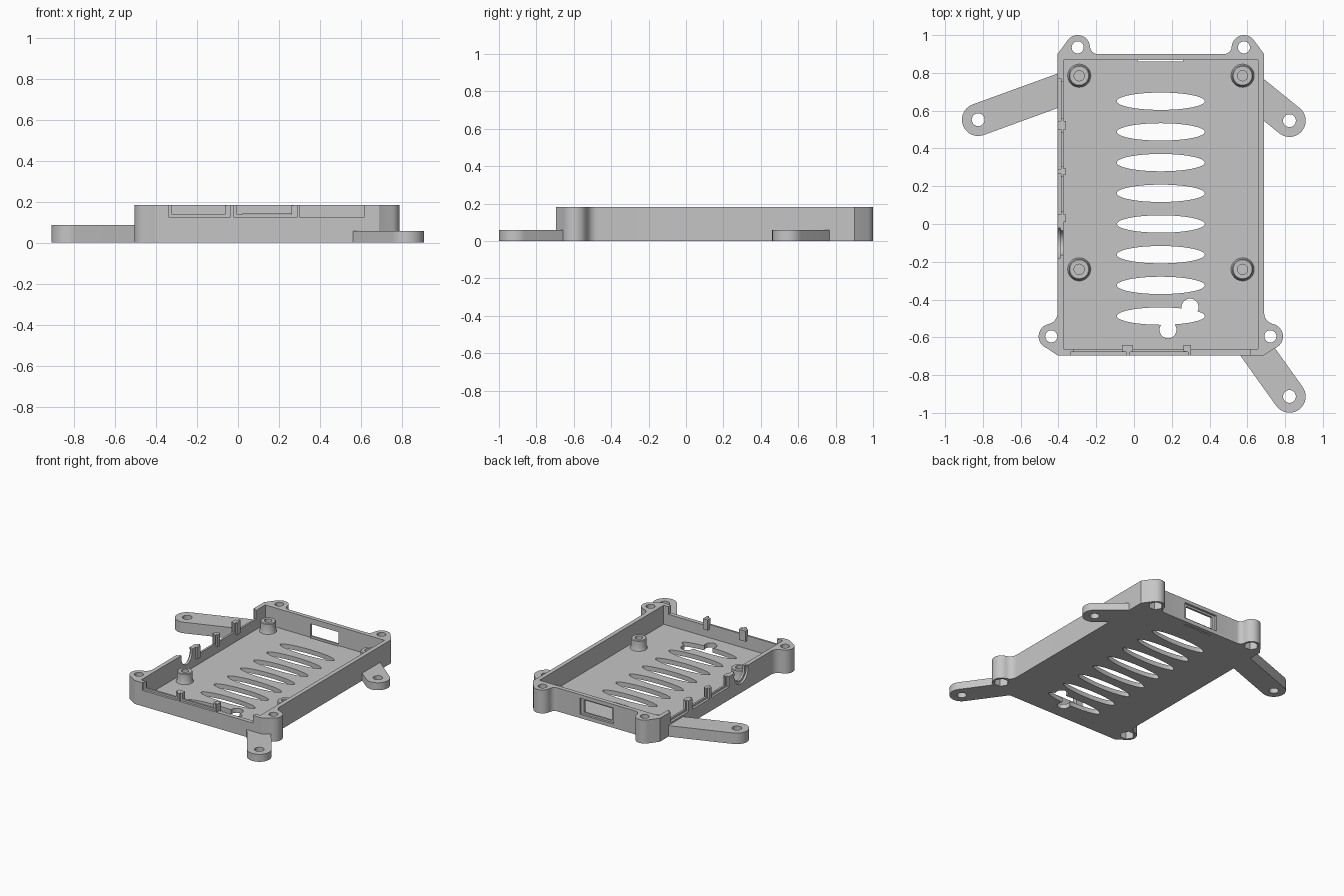
import bpy, bmesh
from math import sin, cos, pi, radians

cube = bpy.data.objects.get("Cube")
if cube:
    bpy.data.objects.remove(cube, do_unlink=True)

grey = bpy.data.materials.new("plain_grey")
grey.use_nodes = True
grey.diffuse_color = (0.56, 0.56, 0.56, 1)
grey.node_tree.nodes["Principled BSDF"].inputs["Base Color"].default_value = (0.56, 0.56, 0.56, 1)

H = 0.183        # wall height
FLOOR = 0.035    # floor thickness
MID = 0.142      # centre line of the tray
L, R, F, B = -0.405, 0.689, -0.695, 0.90   # outer wall faces
WALL = 0.033


def arc(cx, cy, r, a0, a1, n=12, ry=None):
    ry = ry or r
    return [(cx + r * cos(radians(a0 + (a1 - a0) * i / n)),
             cy + ry * sin(radians(a0 + (a1 - a0) * i / n))) for i in range(n + 1)]


def circle(cx, cy, r, n=32, ry=None):
    return arc(cx, cy, r, 0, 360, n, ry)[:-1]


def prism(name, pts, z0, z1, along_x=False):
    bm = bmesh.new()
    rings = []
    for h in (z0, z1):
        rings.append([bm.verts.new((h, a, b) if along_x else (a, b, h)) for a, b in pts])
    low, high = rings
    bm.faces.new(low[::-1])
    bm.faces.new(high)
    for i in range(len(pts)):
        j = (i + 1) % len(pts)
        bm.faces.new((low[i], low[j], high[j], high[i]))
    bmesh.ops.recalc_face_normals(bm, faces=bm.faces)
    me = bpy.data.meshes.new(name)
    bm.to_mesh(me)
    bm.free()
    me.materials.append(grey)
    ob = bpy.data.objects.new(name, me)
    bpy.context.collection.objects.link(ob)
    return ob


def box(name, x0, x1, y0, y1, z0, z1):
    return prism(name, [(x0, y0), (x1, y0), (x1, y1), (x0, y1)], z0, z1)


def activate(ob):
    bpy.ops.object.select_all(action='DESELECT')
    ob.select_set(True)
    bpy.context.view_layer.objects.active = ob


def cut(target, cutter):
    cutter.hide_render = True
    mod = target.modifiers.new("cut", 'BOOLEAN')
    mod.operation = 'DIFFERENCE'
    mod.solver = 'EXACT'
    mod.object = cutter
    activate(target)
    bpy.ops.object.modifier_apply(modifier=mod.name)
    bpy.data.objects.remove(cutter, do_unlink=True)


def finish(ob):
    activate(ob)
    bpy.ops.object.shade_smooth_by_angle(angle=radians(30))


# Tray outline: right half with rounded ears and fillets, then mirrored
half_w = (R - L) / 2
half = arc(0.58, -0.595, 0.067, -70, 78)
half += arc(half_w + 0.06, -0.471, 0.06, 258, 180, 8)
half += [(half_w, B)]
half += arc(0.44, 0.935, 0.065, 37, 177)
half += arc(0.335, 0.94, 0.04, 357, 270, 6)
half = [(half_w, F)] + half
outline = [(MID + u, y) for u, y in half] + [(MID - u, y) for u, y in reversed(half)]
tray = prism("tray", outline, 0, H)

# Hollow inside
cut(tray, box("cavity", L + WALL, R - WALL, F + WALL, B - WALL, FLOOR, 1))

# Oval vents in the floor and the two round holes on the last one
for i in range(8):
    cut(tray, prism("vent", circle(MID, 0.65 - i * 0.1625, 0.233, 48, 0.046), -0.1, 0.1))
for x, y in ((0.297, -0.44), (0.18, -0.56)):
    cut(tray, prism("round_hole", circle(x, y, 0.045), -0.1, 0.1))

# Screw holes with hexagonal nut pockets below the ears
ears = [(MID + s * u, y) for s in (-1, 1) for u, y in ((0.58, -0.595), (0.44, 0.935))]
for x, y in ears:
    cut(tray, prism("screw_hole", circle(x, y, 0.032, 24), -0.1, 0.5))
    cut(tray, prism("nut_pocket", circle(x, y, 0.053, 6), -0.1, 0.06))

# Front port notches with a stepped outer frame
for x0, x1, step in ((-0.336, -0.04, 0.015), (-0.02, 0.287, 0.015), (0.302, 0.614, 0)):
    cut(tray, box("notch", x0 + step, x1 - step, F - 0.1, F + 0.05, 0.123 + step, 1))
    if step:
        cut(tray, box("notch_frame", x0, x1, F - 0.1, F + 0.018, 0.123, 1))

# Side port notches
for y0, y1 in ((0.545, 0.77), (0.29, 0.50), (0.05, 0.265)):
    cut(tray, box("notch", L - 0.1, L + 0.05, y0 + 0.015, y1 - 0.015, 0.115, 1))
    cut(tray, box("notch_frame", L - 0.1, L + 0.018, y0, y1, 0.10, 1))

# Round side port
cut(tray, prism("round_port", circle(-0.10, 0.155, 0.065), L - 0.1, L + 0.05, True))
cut(tray, prism("round_port_frame", circle(-0.10, 0.155, 0.085), L - 0.1, L + 0.016, True))
cut(tray, box("round_port_top", L - 0.1, L + 0.05, -0.165, -0.035, 0.155, 1))

# Back card window with a stepped frame and a thin floor slit
cut(tray, box("card_window", 0.02, 0.26, B - 0.06, B + 0.1, 0.045, 0.14))
cut(tray, box("card_frame", -0.005, 0.285, B - 0.017, B + 0.1, 0.03, 0.155))
cut(tray, box("card_slit", 0.02, 0.26, B - WALL - 0.008, B - WALL + 0.002, -0.1, 0.06))
finish(tray)

# Small clip posts between the notches
for i, (x0, x1) in enumerate(((-0.063, -0.007), (0.262, 0.302))):
    finish(box(f"front_post_{i + 1}", x0, x1, F + 0.02, F + 0.055, 0.10, H - 0.001))
for i, (y0, y1) in enumerate(((0.50, 0.545), (0.262, 0.293), (0.01, 0.05))):
    finish(box(f"side_post_{i + 1}", L + 0.018, L + WALL + 0.012, y0, y1, 0.09, H - 0.001))

# Board standoffs: wide foot, narrower top, screw hole
for i, (x, y) in enumerate(((-0.29, 0.785), (0.575, 0.785), (-0.29, -0.24), (0.575, -0.24))):
    profile = [(0.027, 0.04), (0.027, 0.115), (0.05, 0.115), (0.055, 0.11),
               (0.055, 0.055), (0.063, FLOOR - 0.005)]
    bm = bmesh.new()
    verts = [bm.verts.new((r, 0, z)) for r, z in profile]
    edges = [bm.edges.new(pair) for pair in zip(verts, verts[1:])]
    bmesh.ops.spin(bm, geom=verts + edges, cent=(0, 0, 0), axis=(0, 0, 1),
                   angle=2 * pi, steps=32)
    bmesh.ops.remove_doubles(bm, verts=bm.verts, dist=0.0005)
    bmesh.ops.recalc_face_normals(bm, faces=bm.faces)
    me = bpy.data.meshes.new("standoff")
    bm.to_mesh(me)
    bm.free()
    me.materials.append(grey)
    ob = bpy.data.objects.new(f"standoff_{i + 1}", me)
    bpy.context.collection.objects.link(ob)
    ob.location = (x, y, 0)
    finish(ob)

# Mounting arms: rounded outer end, trimmed inside the tray walls
arms = (("back_right_arm", -0.825, 0.552, 20, 0.55, 0.086),
        ("back_left_arm", 0.823, 0.547, 141, 0.30, 0.058),
        ("front_left_arm", 0.823, -0.913, 125.5, 0.42, 0.058))
for name, x, y, angle, length, top in arms:
    a = radians(angle)
    pts = arc(x, y, 0.086, angle + 90, angle + 270, 20)
    pts += [(px + length * cos(a), py + length * sin(a)) for px, py in (pts[-1], pts[0])]
    arm = prism(name, pts, 0, top)
    cut(arm, prism("arm_hole", circle(x, y, 0.034, 24), -0.1, 0.5))
    cut(arm, box("trim", L + 0.015, R - 0.015, F + 0.015, B, -0.1, 0.5))
    if name == "front_left_arm":
        ex, ey = ears[2]
        cut(arm, prism("nut_clearance", circle(ex, ey, 0.053, 6), -0.1, 0.5))
    finish(arm)
